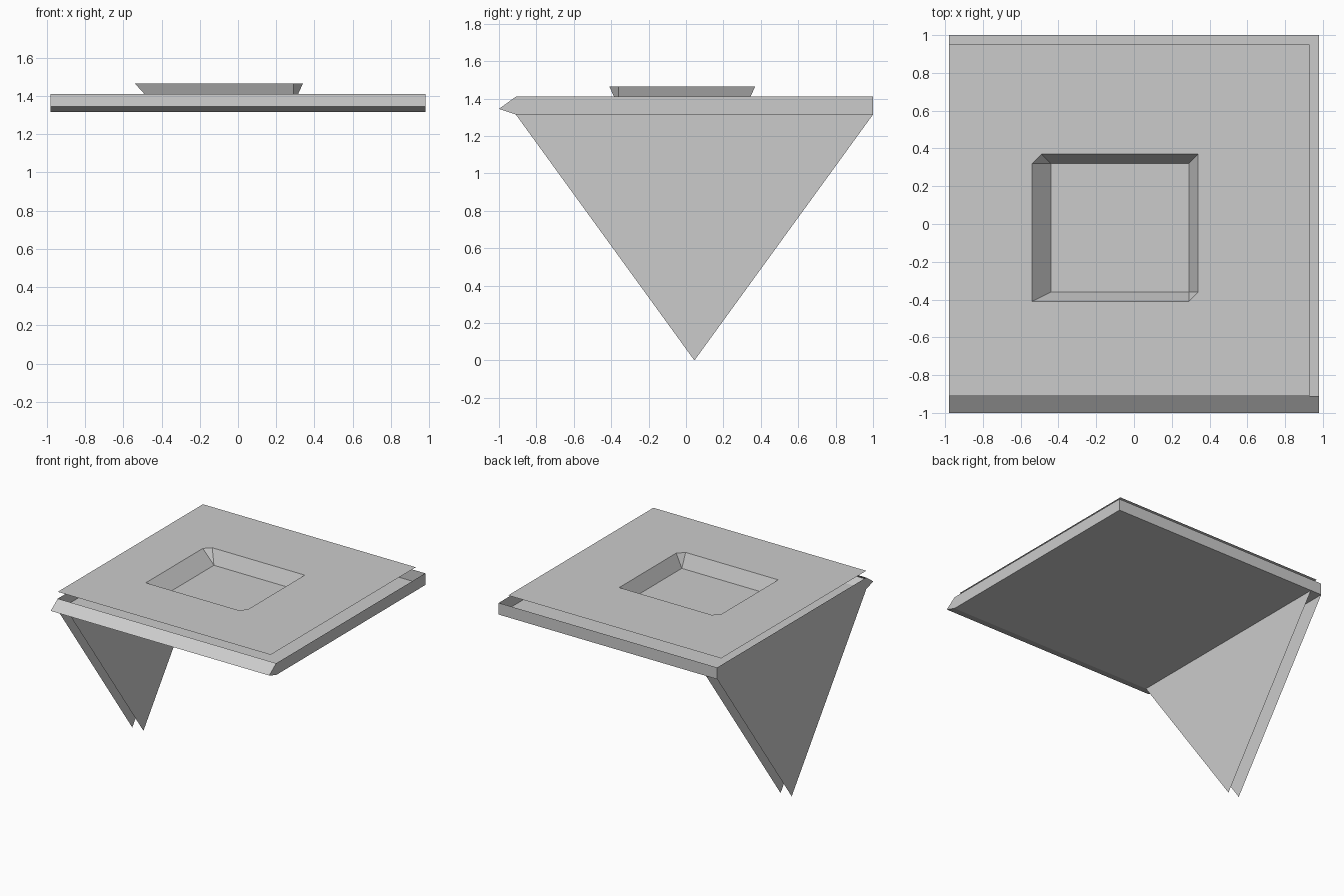
import bpy
import bmesh

if "Cube" in bpy.data.objects:
    bpy.data.objects.remove(bpy.data.objects["Cube"])

grey = bpy.data.materials.new("light_grey")
grey.diffuse_color = (0.6, 0.6, 0.6, 1)
grey.use_nodes = True
grey.node_tree.nodes["Principled BSDF"].inputs["Base Color"].default_value = grey.diffuse_color


def make(name, build):
    """Create a flat-shaded object from a bmesh building function."""
    bm = bmesh.new()
    build(bm)
    mesh = bpy.data.meshes.new(name)
    bm.to_mesh(mesh)
    bm.free()
    mesh.materials.append(grey)
    obj = bpy.data.objects.new(name, mesh)
    bpy.context.collection.objects.link(obj)
    return obj


# Shared dimensions
X0, X1 = -0.98, 0.98
BOTTOM, RIM, SHEET, RECESS = 1.315, 1.41, 1.465, 1.355


# Open tray: side profile (y, z) extruded along x, without a top
def tray(bm):
    profile = [(-0.91, RIM), (-1.0, 1.345), (-0.91, BOTTOM), (1.0, BOTTOM), (1.0, RIM)]
    left = [bm.verts.new((X0, y, z)) for y, z in profile]
    right = [bm.verts.new((X1, y, z)) for y, z in profile]
    for i in range(4):
        bm.faces.new((left[i], left[i + 1], right[i + 1], right[i]))
    bm.faces.new(left[::-1])
    bm.faces.new(right)
    for f in bm.faces:
        # every wall faces away from the middle of the tray
        f.normal_update()
        c = f.calc_center_median()
        c.z -= 1.37
        if f.normal.dot(c) < 0:
            f.normal_flip()


make("tray", tray)


# Top sheet with a sunken rectangular recess
def top_sheet(bm):
    def rect(x0, y0, x1, y1, z):
        return [bm.verts.new(p) for p in ((x0, y0, z), (x1, y0, z), (x1, y1, z), (x0, y1, z))]

    border = rect(X0, -0.91, 0.93, 0.95, SHEET)
    floor = rect(-0.44, -0.36, 0.29, 0.32, RECESS)
    # recess lip with two clipped corners
    lip = [bm.verts.new((x, y, SHEET)) for x, y in (
        (-0.54, -0.41), (0.29, -0.41), (0.34, -0.36),
        (0.34, 0.37), (-0.49, 0.37), (-0.54, 0.32))]
    owner = [0, 1, 1, 2, 3, 3]          # rectangle corner joined to each lip point
    for ring in (border, floor):
        for i in range(6):
            j = (i + 1) % 6
            a, b = ring[owner[i]], ring[owner[j]]
            loop = [lip[i], lip[j], b] + ([a] if a is not b else [])
            bm.faces.new(loop)
    bm.faces.new(floor)
    for f in bm.faces:
        f.normal_update()
        if f.normal.z < 0:
            f.normal_flip()


make("top_sheet", top_sheet)


# Two thin triangular support panels below the left edge
def support(x, outward):
    def build(bm):
        pts = [(x, -0.91, BOTTOM), (x, 1.0, BOTTOM), (x, 0.045, 0.0)]
        f = bm.faces.new([bm.verts.new(p) for p in pts])
        f.normal_update()
        if f.normal.x * outward < 0:
            f.normal_flip()
    return build


make("outer_support", support(X0, -1))
make("inner_support", support(X0 + 0.1, 1))
